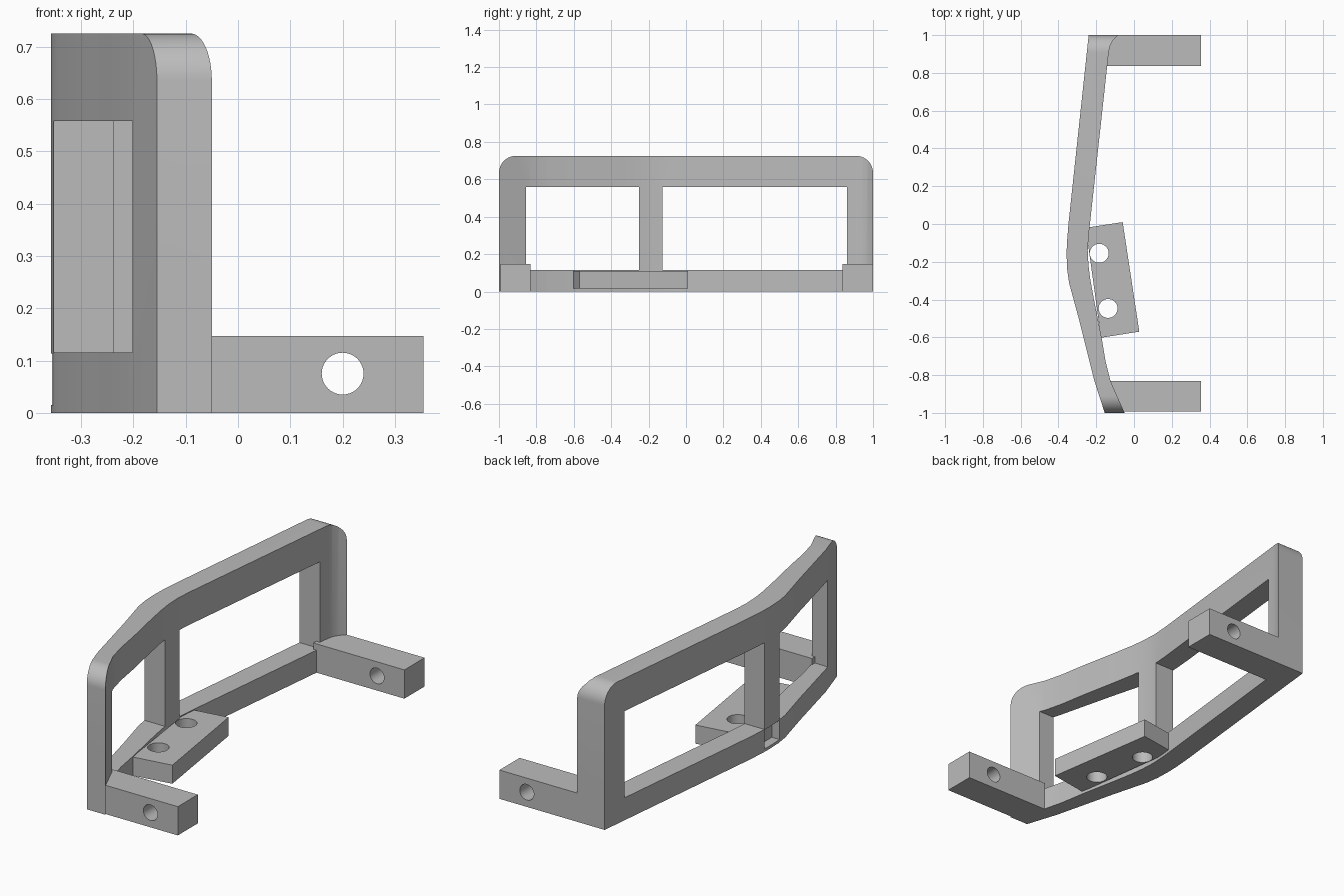
import bpy, bmesh, math
from mathutils import Vector

cube = bpy.data.objects.get("Cube")
if cube:
    bpy.data.objects.remove(cube, do_unlink=True)

grey = bpy.data.materials.new("plain_grey")
grey.use_nodes = True
colour = (0.5, 0.5, 0.5, 1)
grey.diffuse_color = colour
grey.node_tree.nodes["Principled BSDF"].inputs["Base Color"].default_value = colour


def prism(name, outline, offset):
    """Extrude a closed outline of 3D points along an offset."""
    bm = bmesh.new()
    face = bm.faces.new([bm.verts.new(p) for p in outline])
    new = bmesh.ops.extrude_face_region(bm, geom=[face])["geom"]
    bmesh.ops.translate(bm, vec=Vector(offset),
                        verts=[v for v in new if isinstance(v, bmesh.types.BMVert)])
    bmesh.ops.recalc_face_normals(bm, faces=bm.faces)
    mesh = bpy.data.meshes.new(name)
    bm.to_mesh(mesh)
    bm.free()
    mesh.materials.append(grey)
    obj = bpy.data.objects.new(name, mesh)
    bpy.context.collection.objects.link(obj)
    return obj


def box(name, x, y, z):
    outline = [(x[0], y[0], z[0]), (x[1], y[0], z[0]), (x[1], y[1], z[0]), (x[0], y[1], z[0])]
    return prism(name, outline, (0, 0, z[1] - z[0]))


def combine(obj, tool, operation="DIFFERENCE"):
    """Apply a boolean and discard the tool."""
    mod = obj.modifiers.new("cut", "BOOLEAN")
    mod.operation, mod.object, mod.solver = operation, tool, "EXACT"
    bpy.ops.object.select_all(action="DESELECT")
    bpy.context.view_layer.objects.active = obj
    obj.select_set(True)
    bpy.ops.object.modifier_apply(modifier=mod.name)
    bpy.data.objects.remove(tool, do_unlink=True)


def drill(obj, centre, radius, axis):
    """Cut a round hole right through along y or z."""
    ring = []
    for i in range(40):
        a = math.tau * i / 40
        u, v = radius * math.cos(a), radius * math.sin(a)
        d = Vector((u, v, -0.5)) if axis == "z" else Vector((u, -0.5, v))
        ring.append(Vector(centre) + d)
    combine(obj, prism("hole", ring, (0, 0, 1) if axis == "z" else (0, 1, 0)))


def smooth(obj):
    bpy.ops.object.select_all(action="DESELECT")
    bpy.context.view_layer.objects.active = obj
    obj.select_set(True)
    bpy.ops.object.shade_smooth_by_angle(angle=math.radians(25))


# Bent frame: plan outline, trimmed by a round-cornered side outline
HEIGHT = 0.725
outer = [(-0.24, 1), (-0.347, 0), (-0.355, -0.1), (-0.357, -0.16), (-0.354, -0.24),
         (-0.344, -0.31), (-0.29, -0.51), (-0.245, -0.69), (-0.21, -0.83), (-0.155, -1)]
inner = [(-0.05, -1), (-0.125, -0.83), (-0.15, -0.73), (-0.172, -0.6), (-0.21, -0.41),
         (-0.232, -0.29), (-0.241, -0.22), (-0.245, -0.14), (-0.24, -0.06),
         (-0.135, 0.9), (-0.128, 0.94), (-0.113, 0.97), (-0.085, 1)]
frame = prism("bent_frame", [(x, y, 0) for x, y in outer + inner], (0, 0, HEIGHT))

radius = 0.09
side = [(-1, -1, -0.1), (-1, 1, -0.1)]
for sign, start in ((1, 0), (-1, 90)):
    for i in range(13):
        a = math.radians(start + i * 7.5)
        side.append((-1, sign * (1 - radius) + radius * math.cos(a),
                     HEIGHT - radius + radius * math.sin(a)))
combine(frame, prism("side_shape", side, (2, 0, 0)), "INTERSECT")

# Two windows leaving an upright between them
for span in ((-0.855, -0.25), (-0.125, 0.86)):
    combine(frame, box("window", (-1, 1), span, (0.115, 0.558)))
# Shallow recess at the foot of the upright
combine(frame, box("recess", (-0.5, -0.31), (-0.25, -0.125), (0.015, 0.113)))
smooth(frame)

# End arms with cross holes
for name, x0, y in (("front_arm", -0.13, (-0.993, -0.832)), ("back_arm", -0.16, (0.837, 1))):
    arm = box(name, (x0, 0.355), y, (0, 0.147))
    drill(arm, (0.2, sum(y) / 2, 0.075), 0.04, "y")
    smooth(arm)

# Angled mounting pad with two holes
corners = [(-0.06, 0.01), (-0.255, -0.02), (-0.175, -0.602), (0.028, -0.57)]
pad = prism("mounting_pad", [(x, y, 0.015) for x, y in corners], (0, 0, 0.095))
for x, y in ((-0.184, -0.155), (-0.137, -0.447)):
    drill(pad, (x, y, 0.06), 0.05, "z")
smooth(pad)
